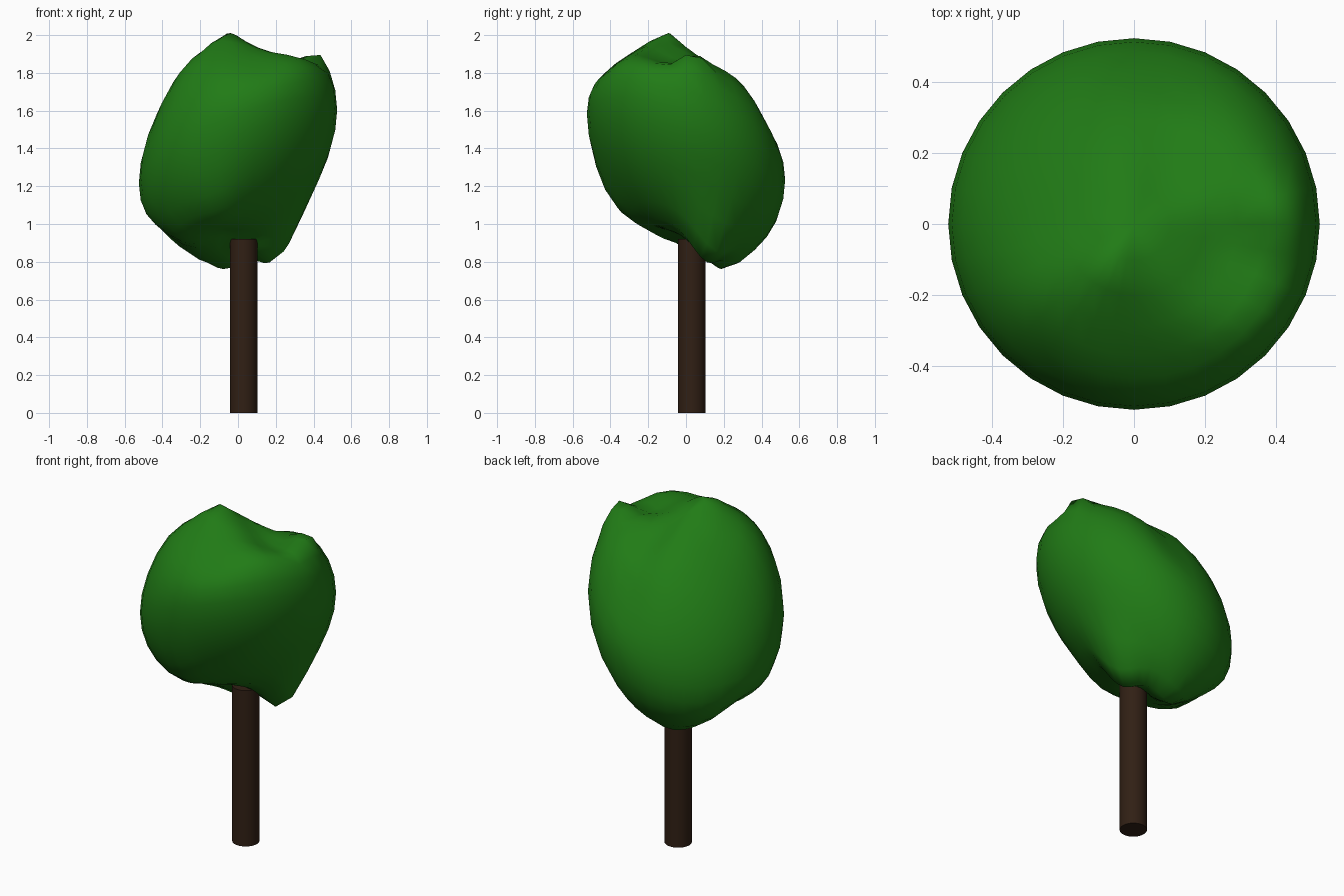
import bpy
from math import exp

if "Cube" in bpy.data.objects:
    bpy.data.objects.remove(bpy.data.objects["Cube"])


def paint(obj, name, color):
    mat = bpy.data.materials.new(name)
    mat.diffuse_color = (*color, 1)
    mat.use_nodes = True
    mat.node_tree.nodes["Principled BSDF"].inputs["Base Color"].default_value = mat.diffuse_color
    obj.data.materials.append(mat)


def bumps(x, y, lumps):
    return sum(h * exp(-((x - cx) ** 2 + (y - cy) ** 2) / (2 * s * s))
               for cx, cy, h, s in lumps)


# Trunk
bpy.ops.mesh.primitive_cylinder_add(vertices=32, radius=0.073, depth=0.92,
                                    location=(0.03, 0.03, 0.46))
trunk = bpy.context.object
trunk.name = "trunk"
bpy.ops.object.shade_smooth_by_angle()
paint(trunk, "bark", (0.03, 0.014, 0.007))

# Lumps on upper and lower halves of the crown: x, y, height, spread
TOP = [(-0.07, -0.10, 0.08, 0.07), (0.43, 0.04, 0.09, 0.06),
       (0.27, -0.08, -0.13, 0.12), (0.12, -0.40, -0.08, 0.14),
       (-0.27, -0.20, 0.07, 0.11), (0.12, 0.16, -0.08, 0.09),
       (0.10, 0.45, -0.07, 0.10)]
BOTTOM = [(0.21, 0.13, -0.17, 0.10), (-0.07, 0.20, -0.07, 0.09),
          (-0.40, 0.10, 0.07, 0.10), (-0.08, -0.08, 0.06, 0.09),
          (-0.10, -0.40, -0.05, 0.10), (0.04, 0.02, 0.04, 0.06),
          (0.05, 0.36, -0.03, 0.10)]

# Crown: sphere leaning upward to the right and front, with vertical lumps
R = 0.525
bpy.ops.mesh.primitive_uv_sphere_add(segments=32, ring_count=16, radius=R)
crown = bpy.context.object
crown.name = "leafy_crown"
for v in crown.data.vertices:
    x, y, z = v.co
    fade = min(1, 2 * abs(z) / R)
    lift = bumps(x, y, TOP if z > 0 else BOTTOM) * fade
    v.co.z = 1.41 + z + 0.37 * x - 0.333 * y + lift
crown.data.update()
bpy.ops.object.shade_smooth()
paint(crown, "leaves", (0.015, 0.2, 0.008))
